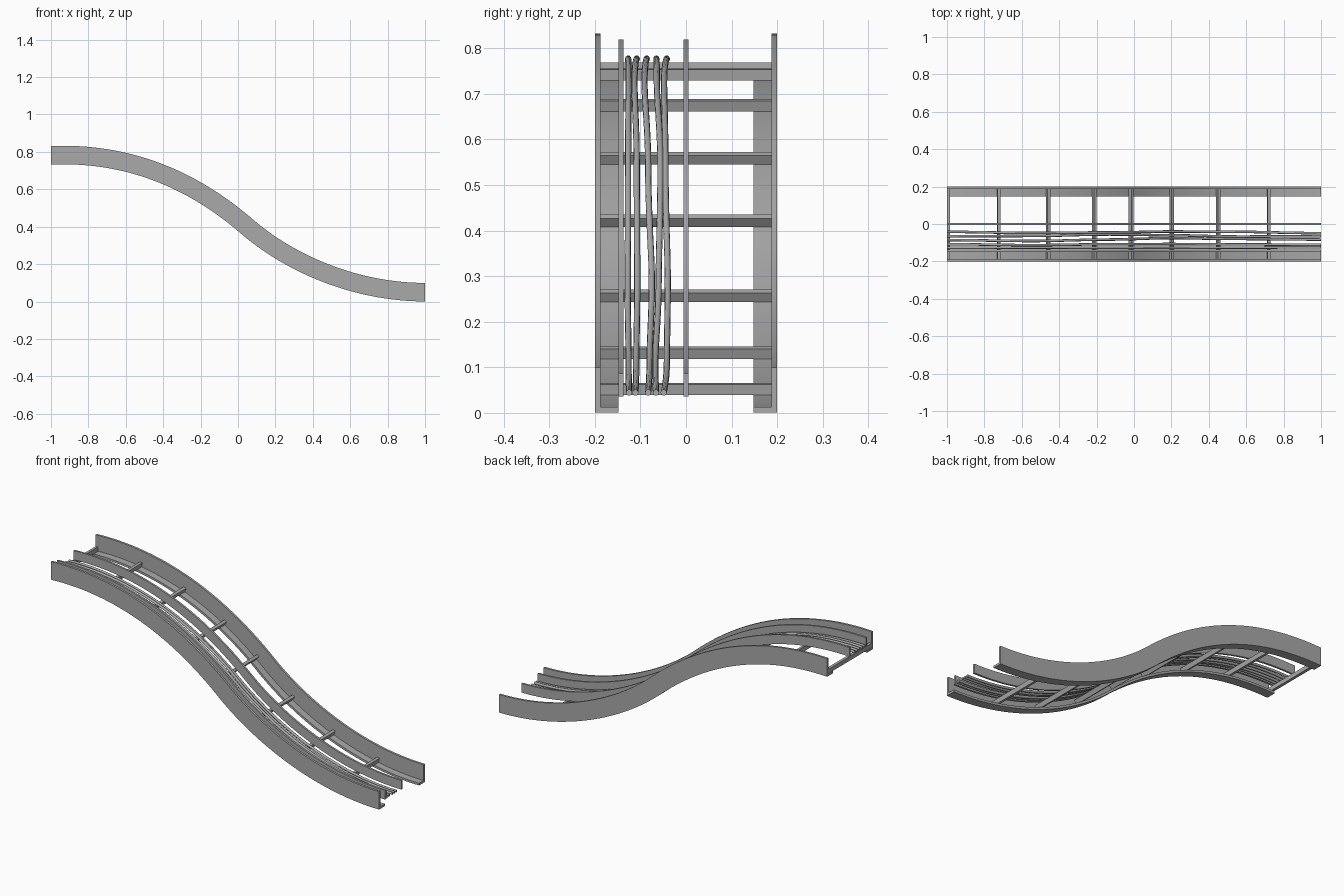
import bpy
import bmesh
import math
from mathutils import Vector
from mathutils.geometry import interpolate_bezier

if "Cube" in bpy.data.objects:
    bpy.data.objects.remove(bpy.data.objects["Cube"])

steel = bpy.data.materials.new("galvanised_grey")
steel.use_nodes = True
GREY = (0.4, 0.4, 0.4, 1)
steel.diffuse_color = GREY
steel.node_tree.nodes["Principled BSDF"].inputs["Base Color"].default_value = GREY

# Centre line of the tray: two arcs meeting in an S bend
upper = [(-1, 0.782), (-0.6, 0.80), (-0.25, 0.66), (0.05, 0.40)]
lower = [(0.05, 0.40), (0.27, 0.21), (0.62, 0.0505), (1, 0.0505)]


def arc(points):
    return interpolate_bezier(*[Vector((x, 0, z)) for x, z in points], 33)


path = arc(upper)[:-1] + arc(lower)


def frame(i):
    """Point, tangent and upward normal at a step of the path."""
    a, b = path[max(i - 1, 0)], path[min(i + 1, len(path) - 1)]
    t = (b - a).normalized()
    return path[i], t, Vector((-t.z, 0, t.x))


def finish(name, bm, smooth=True):
    bmesh.ops.recalc_face_normals(bm, faces=bm.faces[:])
    mesh = bpy.data.meshes.new(name)
    bm.to_mesh(mesh)
    bm.free()
    mesh.materials.append(steel)
    obj = bpy.data.objects.new(name, mesh)
    bpy.context.collection.objects.link(obj)
    if smooth:
        bpy.ops.object.select_all(action="DESELECT")
        obj.select_set(True)
        bpy.context.view_layer.objects.active = obj
        bpy.ops.object.shade_smooth_by_angle(angle=math.radians(40))
    return obj


def sweep(name, profile, shift=lambda u: 0.0):
    """Sweep a closed (y, height) profile along the path, with a side shift."""
    bm = bmesh.new()
    rings = []
    last = len(path) - 1
    for i in range(last + 1):
        p, t, n = frame(i)
        ring = []
        for y, h in profile:
            v = p + n * h + Vector((0, y + shift(i / last), 0))
            v.x = max(-1, min(1, v.x))
            if i in (0, last):
                v.x = math.copysign(1, p.x)
            ring.append(bm.verts.new(v))
        rings.append(ring)
    count = len(profile)
    for a, b in zip(rings, rings[1:]):
        for k in range(count):
            m = (k + 1) % count
            bm.faces.new((a[k], a[m], b[m], b[k]))
    bm.faces.new(rings[0])
    bm.faces.new(rings[-1])
    return finish(name, bm)


# Side rails: upright web with a flange turned inward at the bottom
for side, label in ((-1, "right"), (1, "left")):
    section = [(0.2, -0.05), (0.2, 0.049), (0.188, 0.049),
               (0.188, -0.038), (0.148, -0.038), (0.148, -0.05)]
    sweep(label + "_side_rail", [(side * y, h) for y, h in section])

# Divider strips standing on the rungs
for y, label in ((-0.143, "side_divider"), (0, "middle_divider")):
    w = 0.0055
    sweep(label, [(y - w, -0.014), (y + w, -0.014), (y + w, 0.036), (y - w, 0.036)])


# Rungs resting on the flanges, square to the path
def path_frame_at(x):
    for i in range(len(path) - 1):
        a, b = path[i], path[i + 1]
        if a.x <= x <= b.x:
            t = (b - a).normalized()
            return a.lerp(b, (x - a.x) / (b.x - a.x)), t, Vector((-t.z, 0, t.x))


for k, x in enumerate((-0.992, -0.72, -0.45, -0.2, 0.0, 0.215, 0.46, 0.725)):
    p, t, n = path_frame_at(x)
    bm = bmesh.new()
    bmesh.ops.create_cube(bm, size=1)
    for v in bm.verts:
        c = v.co.copy()
        v.co = p + t * (c.x * 0.015) + n * (c.z * 0.024 - 0.026) + Vector((0, c.y * 0.376, 0))
    finish("rung_%d" % (k + 1), bm, smooth=False)

# Loose cables lying on the rungs, wandering a little from side to side
wander = [
    (-0.127, -0.126, -0.127, -0.128, -0.126, -0.125),
    (-0.108, -0.113, -0.108, -0.107, -0.109, -0.111),
    (-0.086, -0.091, -0.083, -0.075, -0.080, -0.083),
    (-0.065, -0.064, -0.056, -0.060, -0.067, -0.066),
    (-0.042, -0.048, -0.045, -0.040, -0.042, -0.049),
]


def side_at(stops):
    def shift(u):
        s = u * (len(stops) - 1)
        i = min(int(s), len(stops) - 2)
        f = s - i
        f = f * f * (3 - 2 * f)
        return stops[i] * (1 - f) + stops[i + 1] * f
    return shift


R, SIDES = 0.0068, 10
circle = [(R * math.cos(a), R * math.sin(a) - 0.006)
          for a in (math.tau * j / SIDES for j in range(SIDES))]
for k, stops in enumerate(wander):
    sweep("cable_%d" % (k + 1), circle, side_at(stops))
